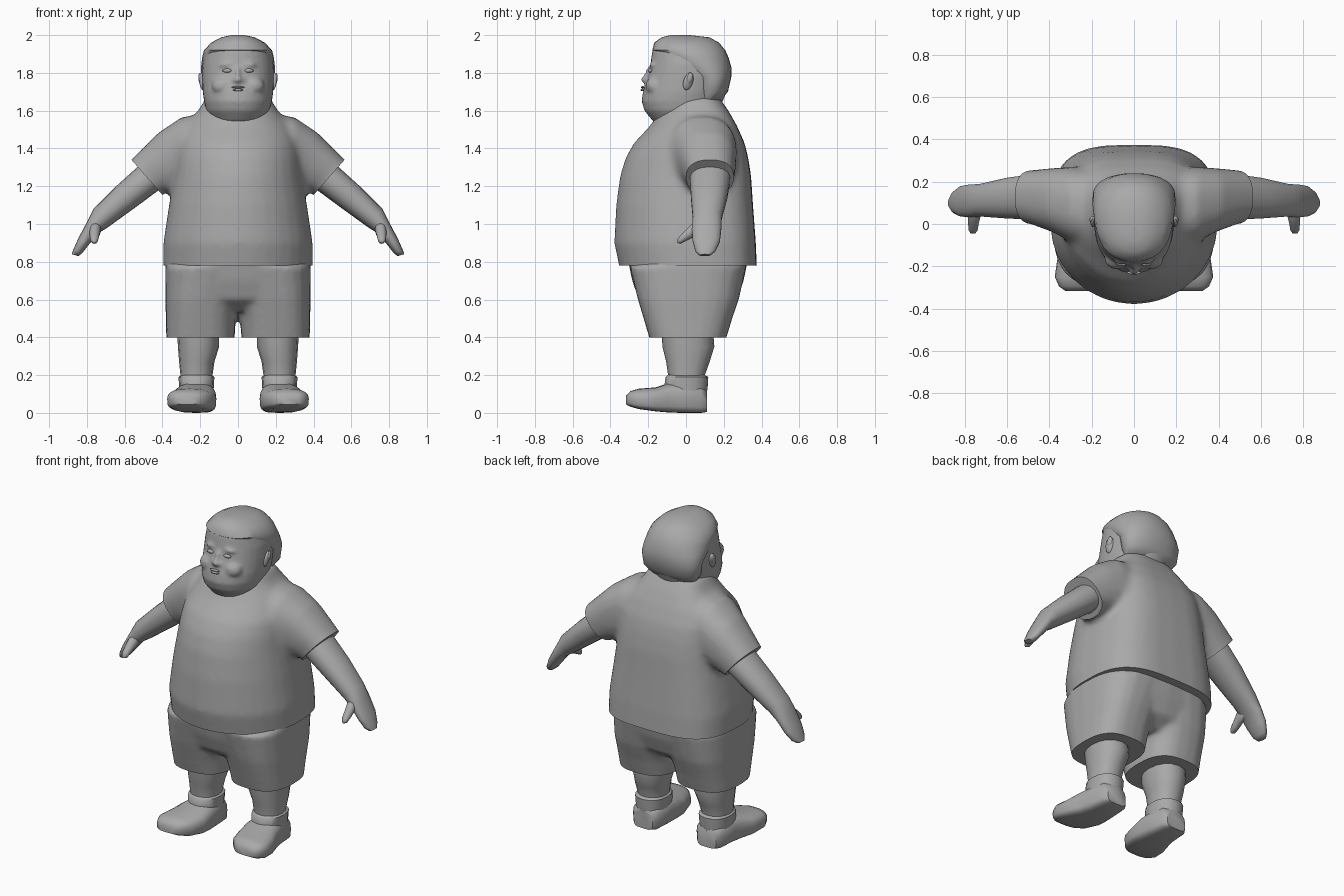
import bpy, bmesh, math
from mathutils import Vector, Matrix, Euler

cube = bpy.data.objects.get("Cube")
if cube:
    bpy.data.objects.remove(cube, do_unlink=True)

clay = bpy.data.materials.new("clay_grey")
clay.use_nodes = True
clay.diffuse_color = (0.4, 0.4, 0.4, 1)
clay.node_tree.nodes["Principled BSDF"].inputs["Base Color"].default_value = (0.4, 0.4, 0.4, 1)


def band(x0, z0, x1, z1, y0, y1):
    """Ring through two points in the xz plane, with a depth range."""
    return (Vector((x0 + x1, y0 + y1, z0 + z1)) / 2,
            Vector((x1 - x0, 0, z1 - z0)) / 2, Vector((0, y1 - y0, 0)) / 2)


def level(z, half, y0, y1):
    """Horizontal ring centred on x = 0."""
    return band(-half, z, half, z, y0, y1)


def flat(z, x0, x1, y0, y1):
    """Horizontal ring off centre."""
    return band(x0, z, x1, z, y0, y1)


def upright(y, x0, x1, z0, z1):
    """Ring standing across the y axis."""
    return (Vector((x0 + x1, 2 * y, z0 + z1)) / 2,
            Vector((x1 - x0, 0, 0)) / 2, Vector((0, 0, z1 - z0)) / 2)


def power(value, p):
    return math.copysign(abs(value) ** (2 / p), value)


def loft(bm, rings, front=2.0, back=2.0, sides=24):
    """Skin closed superellipse rings and cap both ends."""
    loops = []
    for c, u, v in rings:
        loop = []
        for i in range(sides):
            t = math.tau * i / sides
            p = back if math.sin(t) > 0 else front
            loop.append(bm.verts.new(c + u * power(math.cos(t), p) + v * power(math.sin(t), p)))
        loops.append(loop)
    for a, b in zip(loops, loops[1:]):
        for i in range(sides):
            j = (i + 1) % sides
            bm.faces.new((a[i], a[j], b[j], b[i]))
    bm.faces.new(loops[0])
    bm.faces.new(loops[-1])
    return bm


def blob(bm, loc, size, tilt=(0, 0, 0)):
    bmesh.ops.create_uvsphere(bm, u_segments=16, v_segments=10, radius=1,
                              matrix=Matrix.LocRotScale(Vector(loc), Euler(tilt), Vector(size)))


def mirrored(bm):
    """Add the opposite half."""
    copy = bmesh.ops.duplicate(bm, geom=bm.verts[:] + bm.edges[:] + bm.faces[:])["geom"]
    verts = [g for g in copy if isinstance(g, bmesh.types.BMVert)]
    bmesh.ops.scale(bm, vec=(-1, 1, 1), verts=verts)


def shade(ob, angle):
    bpy.ops.object.select_all(action='DESELECT')
    ob.select_set(True)
    bpy.context.view_layer.objects.active = ob
    bpy.ops.object.shade_smooth_by_angle(angle=math.radians(angle))


def build(name, bm, angle=50, flip=False):
    if flip:
        bmesh.ops.scale(bm, vec=(-1, 1, 1), verts=bm.verts[:])
    bmesh.ops.recalc_face_normals(bm, faces=bm.faces[:])
    mesh = bpy.data.meshes.new(name)
    bm.to_mesh(mesh)
    bm.free()
    mesh.materials.append(clay)
    ob = bpy.data.objects.new(name, mesh)
    bpy.context.collection.objects.link(ob)
    shade(ob, angle)
    return ob


def fuse(ob, voxel, smooth, cuts=()):
    """Merge overlapping volumes, soften them, then trim crisp hems."""
    remesh = ob.modifiers.new("merge", 'REMESH')
    remesh.mode = 'VOXEL'
    remesh.voxel_size = voxel
    soften = ob.modifiers.new("soften", 'SMOOTH')
    soften.iterations = smooth
    graph = bpy.context.evaluated_depsgraph_get()
    mesh = bpy.data.meshes.new_from_object(ob.evaluated_get(graph))
    ob.modifiers.clear()
    bm = bmesh.new()
    bm.from_mesh(mesh)
    for co, no, inside in cuts:
        faces = [f for f in bm.faces if all(inside(v.co) for v in f.verts)]
        edges = list({e for f in faces for e in f.edges})
        verts = list({v for f in faces for v in f.verts})
        bmesh.ops.bisect_plane(bm, geom=verts + edges + faces, plane_co=co, plane_no=no, clear_outer=True)
    rim = [e for e in bm.edges if e.is_boundary]
    if rim:
        bmesh.ops.holes_fill(bm, edges=rim, sides=0)
    bmesh.ops.recalc_face_normals(bm, faces=bm.faces[:])
    bm.to_mesh(mesh)
    bm.free()
    mesh.materials.clear()
    mesh.materials.append(clay)
    ob.data = mesh
    shade(ob, 50)


# Shirt: torso and sleeves in one body
bm = loft(bmesh.new(), [band(.1, 1.6, .1, 1.2, -.1, .25), band(.3, 1.565, .28, 1.18, -.09, .27),
                        band(.42, 1.485, .34, 1.17, -.04, .265), band(.56, 1.345, .4, 1.16, 0, .255),
                        band(.67, 1.24, .48, 1.07, 0, .25)], 2.4, 2.4)
mirrored(bm)
loft(bm, [level(.7, .395, -.34, .38), level(.78, .395, -.355, .375), level(.9, .395, -.38, .37),
          level(1.1, .365, -.37, .355), level(1.25, .34, -.35, .345), level(1.35, .33, -.32, .33),
          level(1.43, .32, -.275, .31), level(1.52, .28, -.19, .27), level(1.6, .21, -.14, .225),
          level(1.67, .17, -.1, .175)], 2, 3.2, 32)
shirt = build("shirt", bm)
sleeve = [((s * .485, 0, 1.25), (s * .75, 0, -.66), lambda c, s=s: c.x * s > .37 and c.z > 1.04)
          for s in (1, -1)]
fuse(shirt, .02, 5, [((0, 0, .78), (0, 0, -1), lambda c: c.z < .9)] + sleeve)

# Shorts: seat and two wide legs
bm = loft(bmesh.new(), [flat(.78, -.1, .385, -.3, .32), flat(.6, -.01, .385, -.255, .28),
                        flat(.5, .01, .382, -.225, .245), flat(.4, .018, .38, -.195, .215),
                        flat(.33, .024, .375, -.17, .19)], 2.7, 2.7)
mirrored(bm)
loft(bm, [level(.82, .38, -.31, .33), level(.7, .385, -.285, .305), level(.6, .37, -.25, .27),
          level(.54, .25, -.17, .19)], 2.3, 2.6, 32)
shorts = build("shorts", bm)
fuse(shorts, .016, 3, [((0, 0, .4), (0, 0, -1), lambda c: c.z < .5)])

# Head with nose, cheeks and chin
bm = loft(bmesh.new(), [level(1.5, .1, -.12, .12), level(1.55, .14, -.18, .15), level(1.6, .168, -.22, .17),
                        level(1.65, .18, -.235, .195), level(1.7, .187, -.228, .215),
                        level(1.78, .19, -.205, .235), level(1.85, .188, -.188, .23),
                        level(1.92, .172, -.178, .2), level(1.96, .135, -.155, .16),
                        level(1.985, .08, -.11, .1)], 2.1, 2.1, 32)
blob(bm, (0, -.215, 1.765), (.02, .027, .018))
blob(bm, (0, -.2, 1.795), (.012, .02, .04), (-.25, 0, 0))
for s in (1, -1):
    blob(bm, (s * .02, -.208, 1.76), (.014, .018, .012))
    blob(bm, (s * .08, -.165, 1.73), (.06, .05, .05))
    blob(bm, (s * .055, -.175, 1.845), (.042, .018, .012), (0, s * .12, 0))
fuse(build("head", bm), .011, 3)

# Hair cap tucked behind the hairline
bm = loft(bmesh.new(), [level(1.65, .15, .05, .18), level(1.7, .186, .05, .222), level(1.78, .195, .03, .24),
                        level(1.83, .196, -.06, .24), level(1.88, .19, -.13, .226),
                        level(1.92, .18, -.178, .208), level(1.96, .142, -.168, .175),
                        level(1.988, .09, -.13, .125), level(2, .035, -.08, .02)], 2.2, 2.2, 28)
build("hair", bm)

# Mouth
bm = bmesh.new()
blob(bm, (0, -.23, 1.724), (.034, .009, .006))
blob(bm, (0, -.23, 1.71), (.028, .01, .007))
build("lips", bm)

# Paired parts
for side, flip in (("left", False), ("right", True)):
    bm = bmesh.new()
    blob(bm, (.057, -.188, 1.812), (.025, .012, .011))
    build(side + "_eye", bm, flip=flip)

    bm = bmesh.new()
    blob(bm, (.19, .012, 1.755), (.014, .026, .048), (-.25, .15, .25))
    blob(bm, (.196, .02, 1.77), (.014, .017, .032), (-.25, .15, .25))
    build(side + "_ear", bm, flip=flip)

    # Arm with mitten hand
    bm = loft(bmesh.new(), [band(.44, 1.38, .33, 1.23, .02, .235), band(.54, 1.295, .425, 1.175, .02, .235),
                            band(.645, 1.2, .54, 1.09, .025, .22), band(.765, 1.08, .685, .985, .035, .19),
                            band(.805, 1, .74, .95, .03, .188), band(.845, .925, .79, .89, .035, .18),
                            band(.872, .865, .825, .845, .05, .155), band(.88, .84, .845, .83, .07, .13)],
              2.2, 2.2, 18)
    build(side + "_arm", bm, 60, flip)

    bm = loft(bmesh.new(), [upright(.1, .73, .78, .95, 1.03), upright(.04, .725, .785, .93, 1.01),
                            upright(0, .735, .785, .91, .97), upright(-.03, .74, .782, .895, .94),
                            upright(-.046, .752, .772, .9, .92)], sides=12)
    build(side + "_thumb", bm, 60, flip)

    bm = loft(bmesh.new(), [flat(.48, .1, .325, -.13, .14), flat(.35, .1, .318, -.125, .15),
                            flat(.27, .125, .312, -.105, .125), flat(.2, .135, .305, -.095, .1),
                            flat(.1, .135, .305, -.09, .1)], 2.2, 2.2, 16)
    build(side + "_leg", bm, flip=flip)

    bm = loft(bmesh.new(), [flat(.1, .13, .31, -.11, .11), flat(.14, .128, .312, -.115, .115),
                            flat(.19, .125, .315, -.108, .118), flat(.2, .14, .3, -.095, .1)], 2.3, 2.3, 16)
    build(side + "_ankle_cuff", bm, flip=flip)

    bm = loft(bmesh.new(), [upright(.11, .155, .285, .005, .12), upright(.08, .13, .31, 0, .15),
                            upright(-.03, .12, .32, 0, .165), upright(-.1, .115, .34, .003, .155),
                            upright(-.16, .115, .362, .008, .135), upright(-.25, .14, .375, .02, .128),
                            upright(-.295, .18, .355, .033, .115), upright(-.317, .215, .325, .045, .09)],
              4.5, 2.6, 20)
    build(side + "_shoe", bm, 45, flip)
